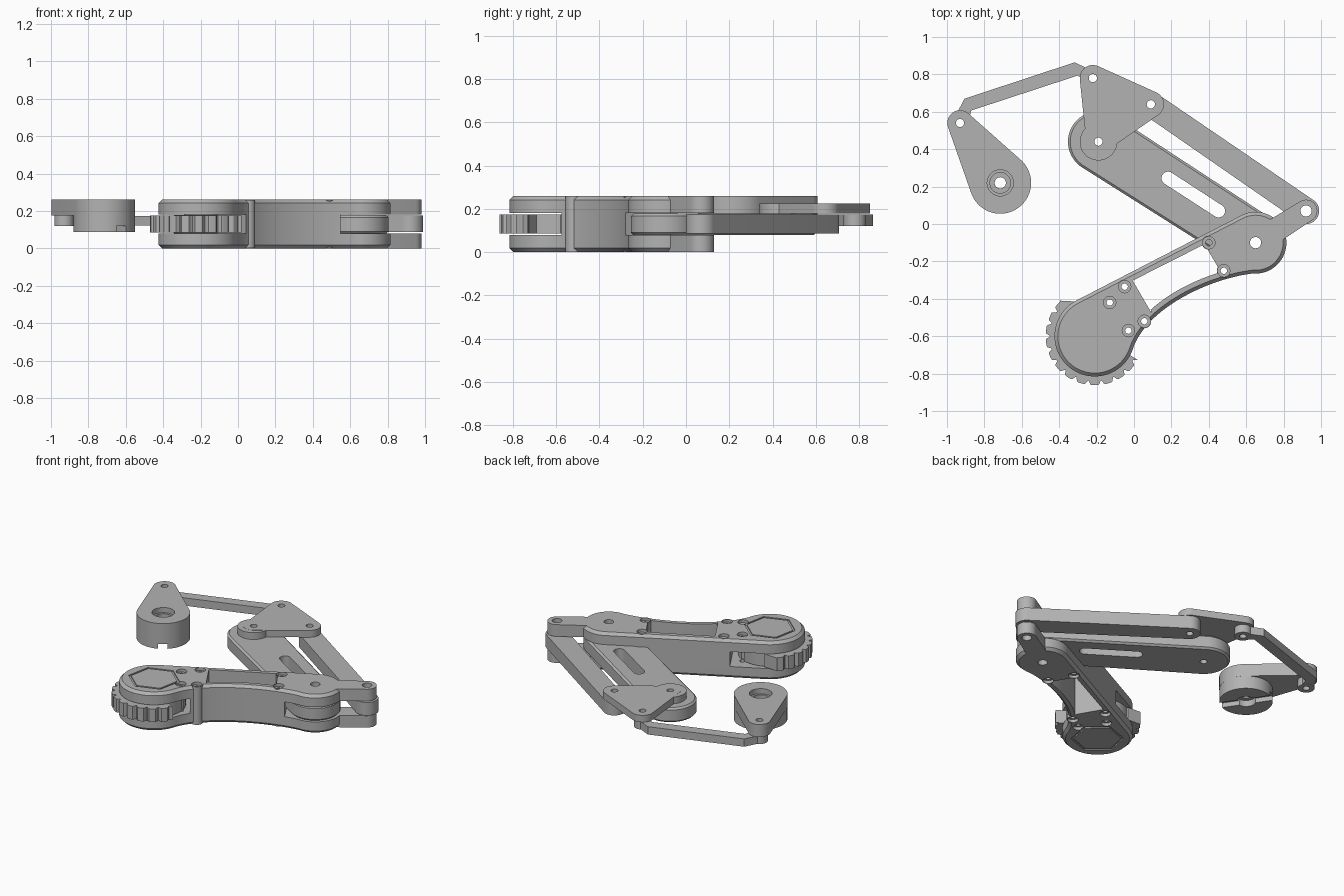
import bpy, bmesh
from math import sin, cos, pi, radians, hypot
from mathutils import Vector
from mathutils.geometry import convex_hull_2d, interpolate_bezier

old = bpy.data.objects.get("Cube")
if old:
    bpy.data.objects.remove(old, do_unlink=True)

mat = bpy.data.materials.new("light_grey")
mat.use_nodes = True
grey = (0.45, 0.45, 0.45, 1)
mat.diffuse_color = grey
mat.node_tree.nodes["Principled BSDF"].inputs["Base Color"].default_value = grey


# ---- helpers ----
def arc(c, r, a0=0, a1=360, n=48):
    """Points on an arc; a full circle leaves out the repeated end point."""
    last = n if a1 - a0 == 360 else n - 1
    angles = [radians(a0 + (a1 - a0) * i / last) for i in range(n)]
    return [(c[0] + r * cos(a), c[1] + r * sin(a)) for a in angles]


def hull(*discs):
    """Outline of a belt drawn tight around discs given as (centre, radius)."""
    pts = [Vector(p) for c, r in discs for p in arc(c, r)]
    return [tuple(pts[i]) for i in convex_hull_2d(pts)]


def prism(name, outline, z0, z1, bevel=0.0):
    bm = bmesh.new()
    base = bm.faces.new([bm.verts.new((x, y, z0)) for x, y in outline])
    top = bmesh.ops.extrude_face_region(bm, geom=[base])["geom"]
    bmesh.ops.translate(bm, vec=(0, 0, z1 - z0),
                        verts=[v for v in top if isinstance(v, bmesh.types.BMVert)])
    bmesh.ops.recalc_face_normals(bm, faces=bm.faces)
    mesh = bpy.data.meshes.new(name)
    bm.to_mesh(mesh)
    bm.free()
    mesh.materials.append(mat)
    obj = bpy.data.objects.new(name, mesh)
    bpy.context.scene.collection.objects.link(obj)
    if bevel:
        m = obj.modifiers.new("edge", 'BEVEL')
        m.width, m.segments = bevel, 1
        m.limit_method, m.angle_limit = 'ANGLE', radians(50)
    return obj


def disc(name, c, r, z0, z1, n=48):
    return prism(name, arc(c, r, n=n), z0, z1)


def cut(obj, cutters):
    """Subtract the cutters, bake the result and remove the cutters."""
    for c in cutters:
        m = obj.modifiers.new("cut", 'BOOLEAN')
        m.operation, m.solver, m.object = 'DIFFERENCE', 'EXACT', c
    bpy.context.view_layer.update()
    baked = obj.evaluated_get(bpy.context.evaluated_depsgraph_get())
    mesh = bpy.data.meshes.new_from_object(baked)
    obj.modifiers.clear()
    obj.data = mesh
    for c in cutters:
        bpy.data.objects.remove(c, do_unlink=True)
    return obj


def hole(c, r):
    return disc("hole_cutter", c, r, -0.1, 0.4, 24)


def counterbores(c, r, bottom=0.0, top=0.26, depth=0.02):
    return [disc("bore_cutter", c, r, top - depth, top + 0.1, 32),
            disc("bore_cutter", c, r, bottom - 0.1, bottom + depth, 32)]


# ---- pivots ----
FOOT, KNEE, EAR = (-0.21, -0.60), (0.65, -0.10), (0.92, 0.07)
HIP, ROCK_LINK, ROCK_BAR = (-0.19, 0.44), (-0.22, 0.78), (0.09, 0.64)
HUB, CRANK_PIN = (-0.715, 0.22), (-0.93, 0.54)
PIN = 0.022

# ---- lower leg, drawn along the foot-to-knee axis ----
axis = (Vector(KNEE) - Vector(FOOT)).normalized()
length = (Vector(KNEE) - Vector(FOOT)).length


def leg(points):
    return [(FOOT[0] + a * axis.x - p * axis.y, FOOT[1] + a * axis.y + p * axis.x)
            for a, p in points]


belly = [(v.x, v.y) for v in interpolate_bezier(
    Vector((0.14, -0.163)), Vector((0.31, -0.01)), Vector((0.68, -0.04)),
    Vector((0.90, -0.135)), 32)]
outline = arc((0, 0), 0.215, 87, 311) + belly[1:-1] + arc((length, 0), 0.165, 235, 447)
window = [(a, p + 0.045) for a, p in belly if 0.33 < a < 0.75]
window = ([(0.325, -0.045)] + window +
          [(0.755, window[-1][1]), (0.755, 0.13), (0.325, 0.155)])
frame_screws = [(0.40, -0.10), (0.48, -0.25), (-0.05, -0.335), (0.055, -0.52)]
foot_screws = [(-0.13, -0.42), (-0.03, -0.57)]


def slot(a0, a1):
    return prism("slot_cutter", leg([(a0, -0.4), (a1, -0.4), (a1, 0.4), (a0, 0.4)]),
                 0.08, 0.18)


def hexagon(r, z0, z1):
    return prism("hexagon_cutter", arc(FOOT, r, 19, 379, 6), z0, z1)


cutters = [prism("window_cutter", leg(window), -0.1, 0.4),
           slot(-0.5, 0.23), slot(0.815, 1.5), hole(KNEE, 0.03)]
for s in frame_screws + foot_screws:
    cutters += [hole(s, 0.017)] + counterbores(s, 0.033)
for z in (0, 0.26):
    cutters.append(cut(hexagon(0.163, z - 0.008, z + 0.008),
                       [hexagon(0.148, z - 0.02, z + 0.02)]))
cut(prism("lower_leg", leg(outline), 0, 0.26, 0.018), cutters)

# screw sleeves at the corners of the window
for s in frame_screws:
    cut(disc("screw_sleeve", s, 0.037, 0.001, 0.259),
        [hole(s, 0.017)] + counterbores(s, 0.033))

# forked ears behind the knee
for name, z0, z1 in (("upper_ear", 0.18, 0.26), ("lower_ear", 0.0, 0.08)):
    start = (0.76, -0.031)
    cut(prism(name, hull((start, 0.064), (EAR, 0.06)), z0, z1),
        [hole(EAR, 0.03)])

# ---- ridged foot pad held in the fork ----
pad = []
for i in range(400):
    t = 360 * i / 400
    ridge = 0.262 - 0.022 * max(0, cos(radians(t) * 22)) ** 2
    r = ridge if 134 < t < 332 else 0.195
    pad.append((FOOT[0] + r * cos(radians(t)), FOOT[1] + r * sin(radians(t))))
pad_corner = [(-0.41, -0.49), (-0.395, -0.41), (-0.30, -0.415), (-0.25, -0.5)]
cut(prism("foot_pad", pad, 0.085, 0.175), [hole(s, 0.017) for s in foot_screws])
prism("foot_pad_corner", pad_corner, 0.086, 0.174)

# ---- upper leg with a long slot ----
cut(prism("upper_leg", hull((HIP, 0.163), (KNEE, 0.155)), 0.079, 0.178, 0.012),
    [prism("slot_cutter", hull(((0.182, 0.245), 0.035), ((0.452, 0.07), 0.035)), 0, 0.4),
     hole(HIP, PIN), hole(KNEE, 0.03)])

# ---- parallel bar ----
cut(prism("parallel_bar", hull((ROCK_BAR, 0.066), (EAR, 0.07)), 0.086, 0.175),
    [hole(ROCK_BAR, PIN), hole(EAR, 0.03)])

# ---- rocker plate on the hip ----
cut(prism("rocker_plate", hull((ROCK_LINK, 0.07), (ROCK_BAR, 0.07), (HIP, 0.065)),
          0.178, 0.225),
    [hole(p, PIN) for p in (ROCK_LINK, ROCK_BAR, HIP)])
cut(disc("rocker_hip_boss", HIP, 0.1, 0.1785, 0.2245), [hole(HIP, PIN)])

# ---- bent push rod ----
rod = [(-0.975, 0.54), (-0.906, 0.67), (-0.318, 0.864), (-0.20, 0.81),
       (-0.25, 0.75), (-0.30, 0.794), (-0.87, 0.607), (-0.89, 0.53)]
cut(prism("push_rod", rod, 0.121, 0.174),
    [hole(CRANK_PIN, PIN), hole(ROCK_LINK, PIN)])
for p in (CRANK_PIN, ROCK_LINK):
    cut(disc("push_rod_eye", p, 0.052, 0.12, 0.175), [hole(p, PIN)])

# ---- crank arm and its hub ----
hub_bores = [(0.07, 0.225, 0.4), (0.055, 0.2, 0.4), (0.03, -0.1, 0.4), (0.06, 0, 0.13)]


def bores():
    return [disc("hub_cutter", HUB, r, z0, z1, 40) for r, z0, z1 in hub_bores]


cut(prism("crank_arm", hull((HUB, 0.165), (CRANK_PIN, 0.068)), 0.175, 0.26),
    bores() + [hole(CRANK_PIN, PIN)])
along = (Vector(HUB) - Vector(CRANK_PIN)).normalized()
side = Vector((-along.y, along.x)) * 0.03
key = [tuple(Vector(HUB) + along * a + side * b)
       for a, b in ((-0.3, -1), (0.3, -1), (0.3, 1), (-0.3, 1))]
cut(disc("crank_hub", HUB, 0.1645, 0.088, 0.2595, 64),
    bores() + [prism("key_cutter", key, 0, 0.12)])

# ---- smooth the round walls, keep the edges sharp ----
for o in bpy.context.scene.objects:
    o.select_set(o.type == 'MESH')
    if o.type == 'MESH':
        bpy.context.view_layer.objects.active = o
bpy.ops.object.shade_smooth_by_angle(angle=radians(30))
